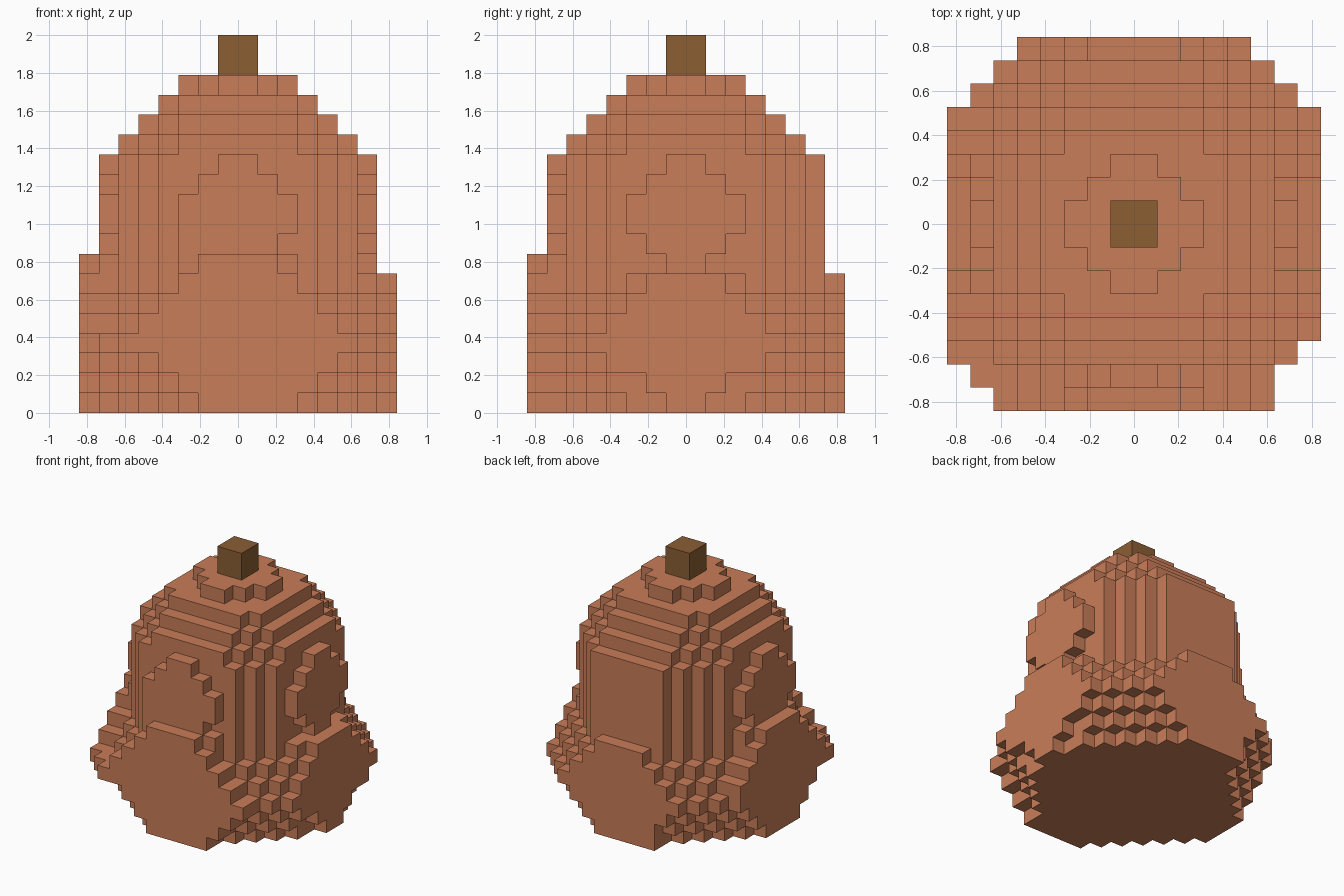
import bpy, bmesh

if "Cube" in bpy.data.objects:
    bpy.data.objects.remove(bpy.data.objects["Cube"])

U = 2 / 19  # block size: the model is 19 blocks tall


def material(name, color):
    m = bpy.data.materials.new(name)
    m.diffuse_color = (*color, 1)
    m.use_nodes = True
    m.node_tree.nodes["Principled BSDF"].inputs["Base Color"].default_value = m.diffuse_color
    return m


orange_brown = material("orange_brown", (0.584, 0.205, 0.098))
bark_brown = material("bark_brown", (0.258, 0.112, 0.034))


def block_mesh(name, cells, mat):
    """Outer shell of a set of unit blocks, without inner faces."""
    bm = bmesh.new()
    verts = {}

    def vert(p):
        if p not in verts:
            verts[p] = bm.verts.new([c * U for c in p])
        return verts[p]

    for c in cells:
        for axis in range(3):
            for side in (0, 1):
                n = list(c)
                n[axis] += 1 if side else -1
                if tuple(n) in cells:
                    continue
                a, b = (axis + 1) % 3, (axis + 2) % 3
                quad = []
                for da, db in ((0, 0), (1, 0), (1, 1), (0, 1)):
                    p = list(c)
                    p[axis] += side
                    p[a] += da
                    p[b] += db
                    quad.append(vert(tuple(p)))
                bm.faces.new(quad if side else quad[::-1])
    me = bpy.data.meshes.new(name)
    bm.to_mesh(me)
    bm.free()
    me.materials.append(mat)
    ob = bpy.data.objects.new(name, me)
    bpy.context.collection.objects.link(ob)
    return ob


cells = set()


def fill(x0, x1, y0, y1, z):
    cells.update((x, y, z) for x in range(x0, x1) for y in range(y0, y1))


def octagon(z, half, cut):
    """Square of the given half width with corners stepped off diagonally."""
    for x in range(-half, half):
        w = min(half, cut - max(x + 1, -x))
        fill(x, x + 1, -w, w, z)


# Wide lower belly: octagon core, growing then shrinking
for z, cut in enumerate((10, 11, 12, 13, 12, 11, 10)):
    octagon(z, 7, cut)
octagon(7, 6, 10)

# Flat round patches on the belly sides: (front/left, back/right) half widths
for z, (a, b) in enumerate(((2, 2), (3, 3), (4, 4), (6, 5), (5, 4), (4, 3), (3, 2), (2, 0))):
    fill(-a, a, -8, -7, z)                  # front
    fill(-8, -7, -a, min(a, 5), z)          # left
    fill(-b, b, 7, 8, z)                    # back
    r = b - 1 if z < 2 else b
    fill(7, 8, -r, r, z)                    # right
fill(2, 3, -8, -7, 0)
fill(3, 4, -8, -7, 1)
fill(4, 5, -8, -7, 2)
fill(-3, -2, 7, 8, 0)
fill(-7, -6, -7, -6, 3)                     # fuller front left corner
fill(-3, 3, -7, -6, 7)
fill(-7, -6, -3, 3, 7)
fill(6, 7, -1, 1, 7)
fill(-3, 3, 6, 7, 7)

# Narrower upper body with raised patches on its sides
for z, w in zip(range(8, 13), (2, 3, 3, 2, 1)):
    octagon(z, 6, 10)
    fill(-w, w, -7, -6, z)
    fill(-7, -6, -w, w, z)
    fill(6, 7, -w, w, z)
    fill(-3, 3, 6, 7, z)
fill(-3, -2, -7, -6, 8)

# Stepped shoulders
for z, half, cut in ((13, 6, 9), (14, 5, 8), (15, 4, 7), (16, 3, 4)):
    octagon(z, half, cut)

block_mesh("fruit_body", cells, orange_brown)

# Stem
stem = {(x, y, z) for x in (-1, 0) for y in (-1, 0) for z in (17, 18)}
block_mesh("stem", stem, bark_brown)
